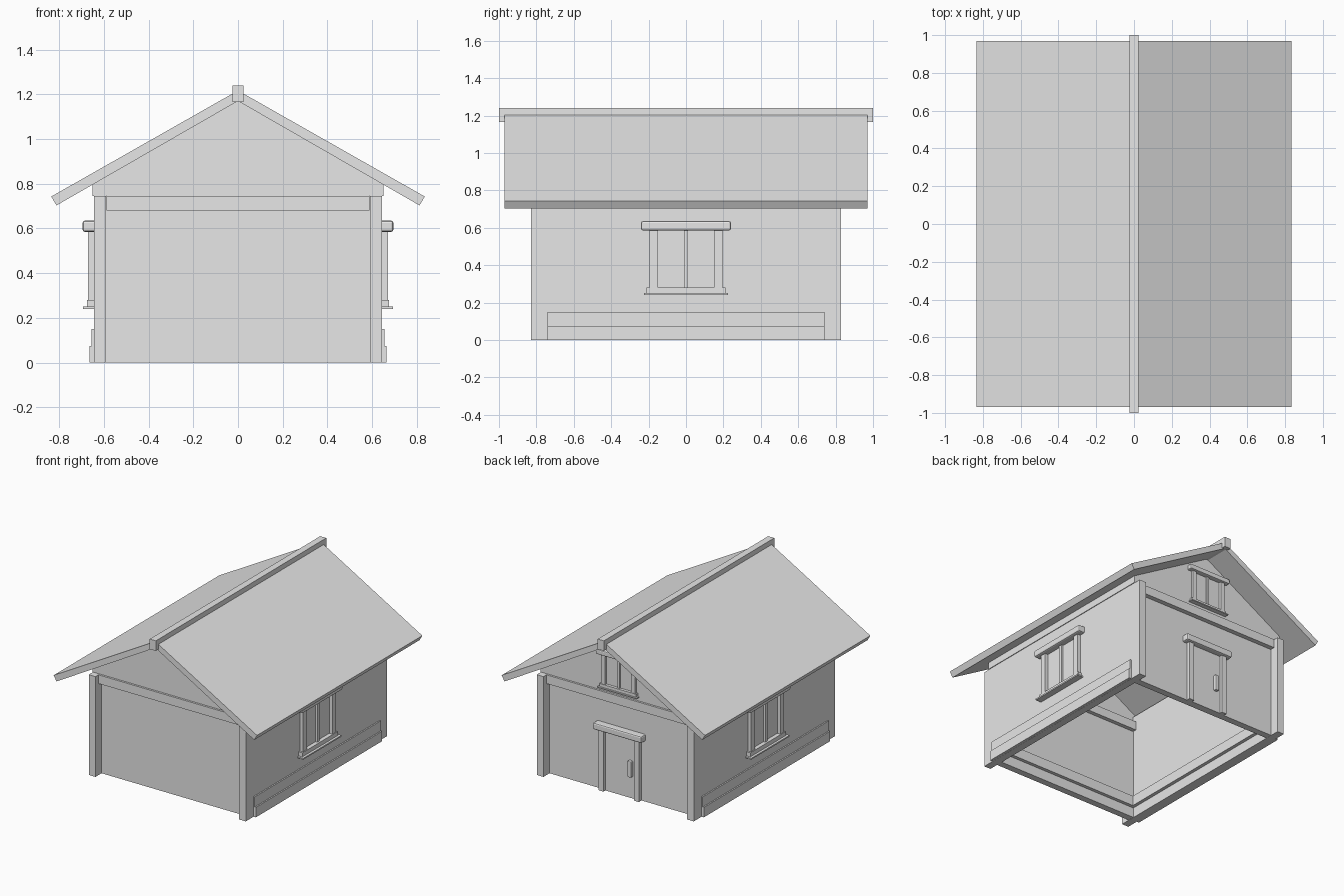
import bpy, bmesh
from math import radians
from mathutils import Matrix, Vector

old = bpy.data.objects.get("Cube")
if old:
    bpy.data.objects.remove(old, do_unlink=True)

# Single plain grey for the whole house
GREY = (0.8, 0.8, 0.8, 1)
mat = bpy.data.materials.new("plain grey")
mat.use_nodes = True
mat.diffuse_color = GREY
mat.node_tree.nodes["Principled BSDF"].inputs["Base Color"].default_value = GREY


def finish(name, bm):
    bmesh.ops.recalc_face_normals(bm, faces=bm.faces)
    mesh = bpy.data.meshes.new(name)
    bm.to_mesh(mesh)
    bm.free()
    mesh.materials.append(mat)
    obj = bpy.data.objects.new(name, mesh)
    bpy.context.scene.collection.objects.link(obj)
    return obj


def box(name, x, y, z, matrix=Matrix(), bevel=0):
    """Box from (low, high) pairs on each axis."""
    bm = bmesh.new()
    bmesh.ops.create_cube(bm, size=1)
    for v in bm.verts:
        v.co = Vector([(a + b) / 2 + c * (b - a) for (a, b), c in zip((x, y, z), v.co)])
    if bevel:
        bmesh.ops.bevel(bm, geom=bm.edges[:], offset=bevel, segments=2,
                        profile=0.5, affect='EDGES')
    bm.transform(matrix)
    return finish(name, bm)


def prism(name, profile, y0, y1):
    """Extrude an (x, z) outline along y."""
    bm = bmesh.new()
    face = bm.faces.new([bm.verts.new((x, y0, z)) for x, z in profile])
    out = bmesh.ops.extrude_face_region(bm, geom=[face])
    moved = [g for g in out["geom"] if isinstance(g, bmesh.types.BMVert)]
    bmesh.ops.translate(bm, verts=moved, vec=(0, y1 - y0, 0))
    return finish(name, bm)


def turn(degrees):
    return Matrix.Rotation(radians(degrees), 4, 'Z')


# Side walls, wall plates, base boards and roof slopes
for side, s, angle in (("left", 1, -90), ("right", -1, 90)):
    m = turn(angle)
    box(side + "_wall", (-0.83, 0.83), (0.59, 0.645), (0, 0.745), m)
    box(side + "_wall_plate", (-0.78, 0.78), (0.595, 0.65), (0.745, 0.8), m)
    box(side + "_lower_base_board", (-0.74, 0.74), (0.6, 0.665), (0.001, 0.075), m)
    box(side + "_upper_base_board", (-0.74, 0.74), (0.565, 0.655), (0.075, 0.15), m)
    prism(side + "_roof", [(0, 1.217), (s * 0.835, 0.743), (s * 0.812, 0.703), (0, 1.17)],
          -0.97, 0.97)

# End walls, tie beams, gables and inner base boards
for end, angle in (("back", 0), ("front", 180)):
    m = turn(angle)
    s = 1 if end == "back" else -1
    box(end + "_wall", (-0.59, 0.59), (0.71, 0.76), (0.001, 0.745), m)
    box(end + "_tie_beam", (-0.588, 0.588), (0.68, 0.795), (0.68, 0.745), m)
    box(end + "_inner_base_board", (-0.565, 0.565), (0.685, 0.755), (0.075, 0.15), m)
    prism(end + "_gable", [(-0.65, 0.745), (0.65, 0.745), (0.65, 0.797), (0, 1.171),
                           (-0.65, 0.797)], s * 0.72, s * 0.78)

box("ridge_beam", (-0.025, 0.025), (-1, 1), (1.165, 1.24))


def window(name, place):
    """Window facing +y, with its wall plane at y = 0 and its base at z = 0."""
    for side, s in (("left", 1), ("right", -1)):
        box(f"{name}_{side}_jamb", sorted((s * 0.15, s * 0.195)), (-0.01, 0.025),
            (0.04, 0.345), place)
    box(name + "_mullion", (-0.012, 0.012), (-0.01, 0.015), (0.04, 0.345), place)
    box(name + "_lintel", (-0.24, 0.24), (-0.01, 0.05), (0.345, 0.395), place, bevel=0.01)
    box(name + "_sill_block", (-0.21, 0.21), (-0.01, 0.03), (0.01, 0.04), place)
    box(name + "_sill", (-0.225, 0.225), (-0.01, 0.048), (0, 0.01), place)


window("left_window", turn(-90) @ Matrix.Translation((0, 0.645, 0.24)))
window("right_window", turn(90) @ Matrix.Translation((0, 0.645, 0.24)))
window("gable_window", Matrix.Translation((0, 0.78, 0.772)) @ Matrix.Scale(0.72, 4))

# Back door
box("door_panel", (-0.13, 0.13), (0.75, 0.767), (0, 0.45))
for side, s in (("left", 1), ("right", -1)):
    box(side + "_door_jamb", sorted((s * 0.125, s * 0.165)), (0.75, 0.79), (0, 0.45))
box("door_lintel", (-0.2, 0.2), (0.75, 0.81), (0.45, 0.5), bevel=0.01)
box("door_handle", (-0.1, -0.07), (0.76, 0.79), (0.16, 0.28), bevel=0.006)
